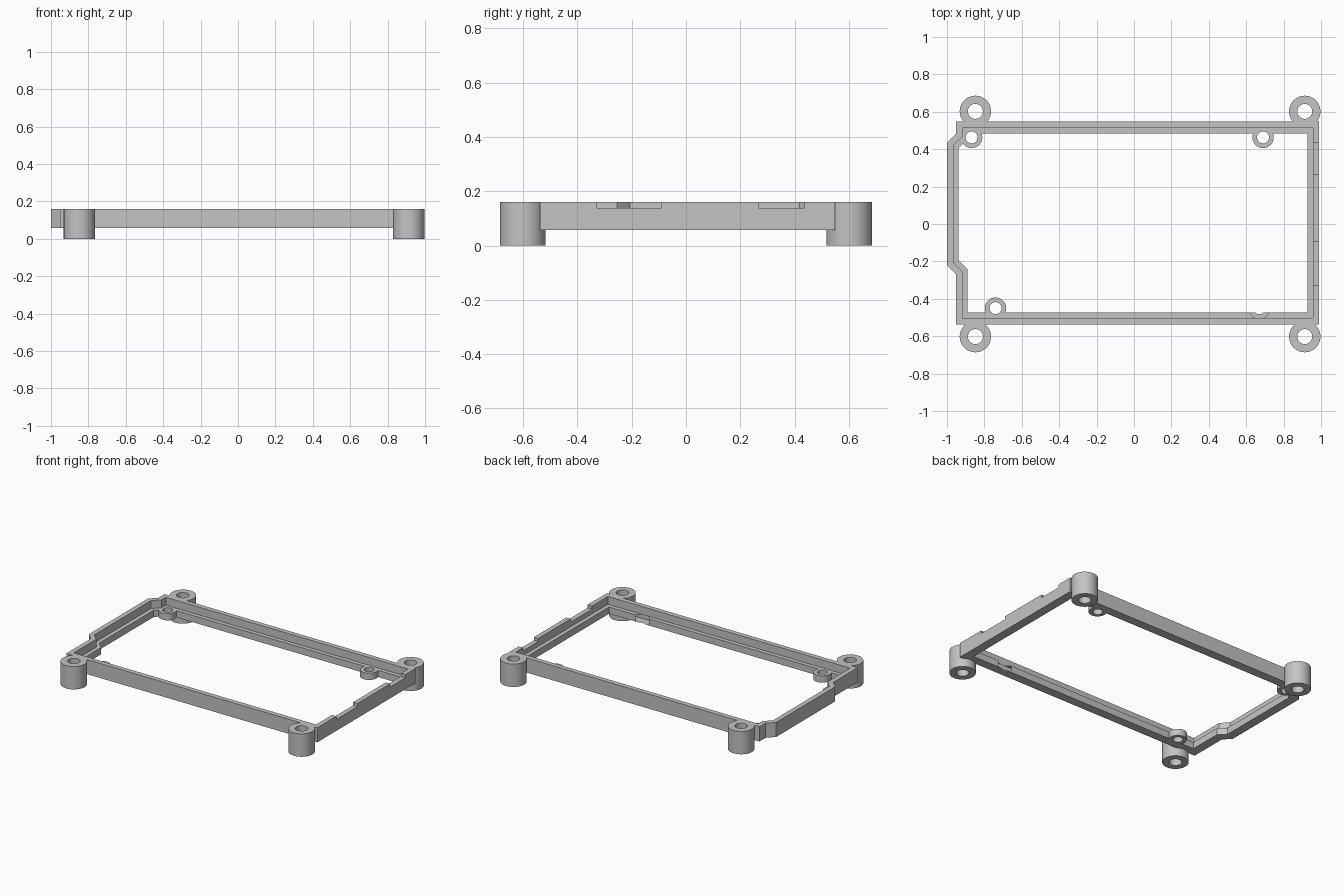
import bpy, bmesh
from mathutils import Vector

cube = bpy.data.objects.get("Cube")
if cube:
    bpy.data.objects.remove(cube, do_unlink=True)

grey = bpy.data.materials.new("plain grey")
grey.use_nodes = True
COLOUR = (0.55, 0.55, 0.55, 1)
grey.diffuse_color = COLOUR
grey.node_tree.nodes["Principled BSDF"].inputs["Base Color"].default_value = COLOUR

BOTTOM, LEDGE, TOP = 0.058, 0.105, 0.16


def make_object(name, bm):
    bmesh.ops.recalc_face_normals(bm, faces=bm.faces)
    mesh = bpy.data.meshes.new(name)
    bm.to_mesh(mesh)
    bm.free()
    mesh.materials.append(grey)
    obj = bpy.data.objects.new(name, mesh)
    bpy.context.collection.objects.link(obj)
    return obj


def inset(points, d):
    """Move every edge of a counter-clockwise outline inward by d."""
    result = []
    for i, p in enumerate(points):
        a = (p - points[i - 1]).normalized()
        b = (points[(i + 1) % len(points)] - p).normalized()
        na, nb = Vector((-a.y, a.x)), Vector((-b.y, b.x))
        result.append(p + (na + nb) * d / (1 + na.dot(nb)))
    return result


def cylinder(name, x, y, radius, z0, z1, sides=48):
    bm = bmesh.new()
    bmesh.ops.create_cone(bm, cap_ends=True, segments=sides, radius1=radius,
                          radius2=radius, depth=z1 - z0)
    bmesh.ops.translate(bm, verts=bm.verts, vec=(x, y, (z0 + z1) / 2))
    return make_object(name, bm)


def block(name, lo, hi):
    bm = bmesh.new()
    bmesh.ops.create_cube(bm, size=1)
    lo, hi = Vector(lo), Vector(hi)
    bmesh.ops.scale(bm, verts=bm.verts, vec=hi - lo)
    bmesh.ops.translate(bm, verts=bm.verts, vec=(lo + hi) / 2)
    return make_object(name, bm)


def combine(target, tool, operation):
    """Apply a boolean and discard the tool."""
    tool.hide_render = True
    mod = target.modifiers.new(operation.lower(), "BOOLEAN")
    mod.operation, mod.object, mod.solver = operation, tool, "EXACT"
    bpy.context.view_layer.objects.active = target
    bpy.ops.object.modifier_apply(modifier=mod.name)
    bpy.data.objects.remove(tool, do_unlink=True)


# Frame: L-shaped section swept round the outline, with the side bulge
outline = [Vector(p) for p in (
    (-0.952, -0.537), (0.99, -0.537), (0.99, 0.548), (-0.952, 0.548),
    (-0.952, 0.481), (-1, 0.433), (-1, -0.22), (-0.952, -0.268))]
section = [(0, BOTTOM), (0, TOP), (0.034, TOP), (0.034, LEDGE),
           (0.063, LEDGE), (0.063, BOTTOM)]
bm = bmesh.new()
rings = [[bm.verts.new((p.x, p.y, z)) for p in inset(outline, d)]
         for d, z in section]
count = len(outline)
for r, ring in enumerate(rings):
    following = rings[(r + 1) % len(rings)]
    for i in range(count):
        j = (i + 1) % count
        bm.faces.new((ring[i], ring[j], following[j], following[i]))
frame = make_object("mounting_frame", bm)

# Corner posts and small screw bosses, then their holes
posts = [(x, y) for x in (-0.848, 0.913) for y in (-0.602, 0.602)]
bosses = [(-0.868, 0.463), (0.69, 0.463), (-0.74, -0.45), (0.67, -0.45)]
for x, y in posts:
    combine(frame, cylinder("corner_post", x, y, 0.084, 0, TOP), "UNION")
for x, y in bosses:
    combine(frame, cylinder("screw_boss", x, y, 0.057, BOTTOM, LEDGE), "UNION")
for x, y in posts:
    combine(frame, cylinder("post_hole", x, y, 0.04, -0.1, 0.3), "DIFFERENCE")
for x, y in bosses:
    combine(frame, cylinder("boss_hole", x, y, 0.032, -0.1, 0.3), "DIFFERENCE")

# Shallow notches in the top of the left wall
for y0, y1 in ((-0.328, -0.093), (0.267, 0.436)):
    combine(frame, block("notch", (0.94, y0, 0.138), (1.05, y1, 0.25)), "DIFFERENCE")

bpy.ops.object.select_all(action="DESELECT")
frame.select_set(True)
bpy.context.view_layer.objects.active = frame
bpy.ops.object.shade_smooth_by_angle(angle=0.5)
